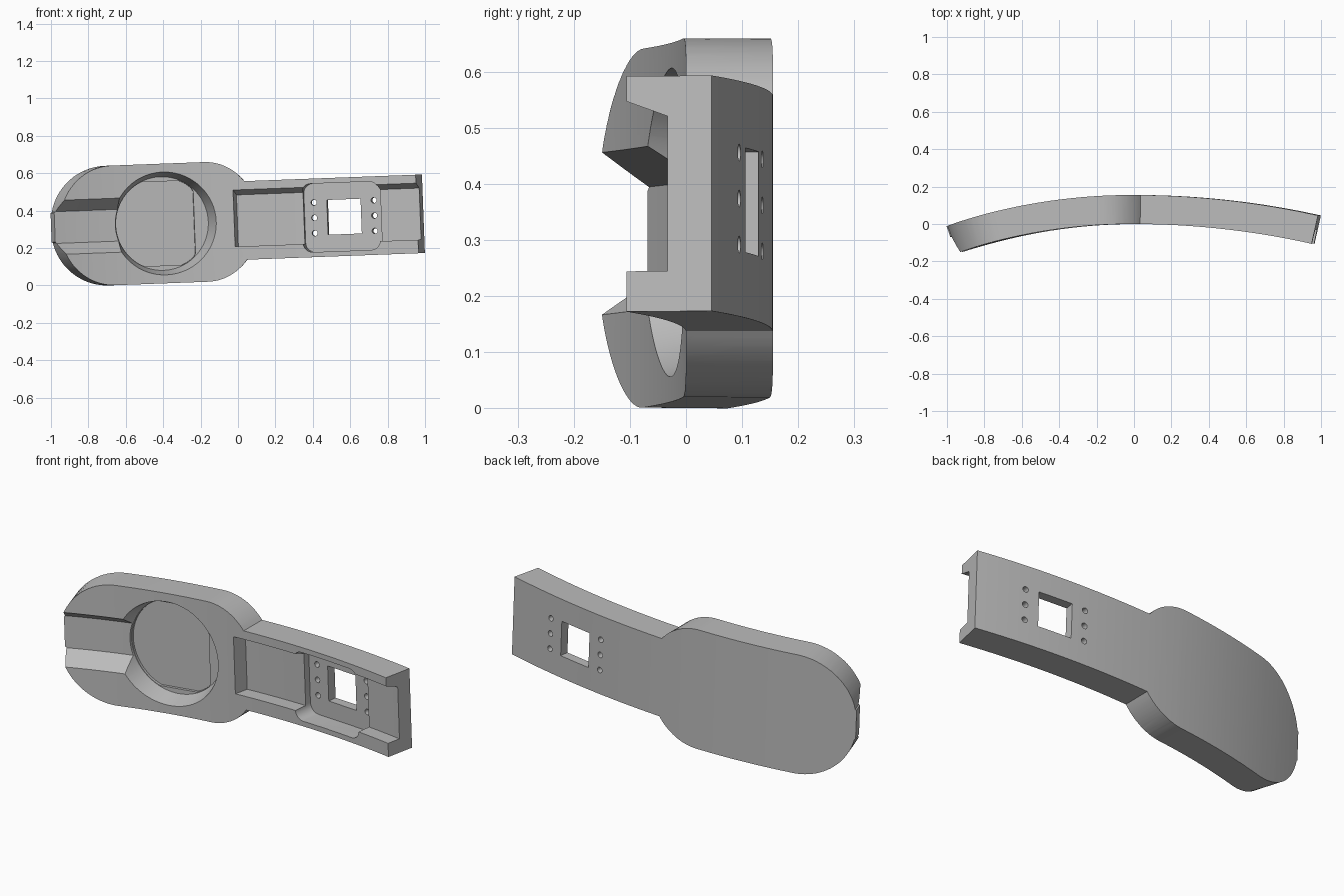
import bpy, bmesh, math
from mathutils import Matrix, Vector

cube = bpy.data.objects.get("Cube")
if cube:
    bpy.data.objects.remove(cube, do_unlink=True)

THICK = 0.155
HALF_ARM, HALF_HEAD = 0.21, 0.32


def frame(u):
    """Point on the curved back, its tangent and its normal towards the front."""
    r = 3.08 if u < 0 else 4.55
    s = u / r
    c = math.sqrt(1 - s * s)
    return Vector((u, THICK - r + r * c, 0)), Vector((c, -s, 0)), Vector((-s, -c, 0))


def bent(u, d, w):
    p, _, n = frame(u)
    return p + n * d + Vector((0, 0, w))


def loft(name, rings):
    bm = bmesh.new()
    loops = [[bm.verts.new(p) for p in ring] for ring in rings]
    for a, b in zip(loops, loops[1:]):
        for i in range(len(a)):
            j = (i + 1) % len(a)
            bm.faces.new((a[i], a[j], b[j], b[i]))
    bm.faces.new(loops[0])
    bm.faces.new(loops[-1])
    bmesh.ops.recalc_face_normals(bm, faces=bm.faces)
    mesh = bpy.data.meshes.new(name)
    bm.to_mesh(mesh)
    bm.free()
    obj = bpy.data.objects.new(name, mesh)
    bpy.context.collection.objects.link(obj)
    return obj


def sweep(name, section, u0, u1, steps=40, lean=0):
    """Section of (depth, across) points swept along the curve."""
    rings = []
    for i in range(steps + 1):
        f = i / steps
        u = u0 + (u1 - u0) * f
        rings.append([bent(u + lean * (THICK - d) * (1 - f), d, w) for d, w in section])
    return loft(name, rings)


def prism(name, u0, outline, d0, d1, s0=1, s1=1):
    """Outline around u0 pushed square to the curve, optionally tapered."""
    p, t, n = frame(u0)
    return loft(name, [[p + t * (a * s) + n * d + Vector((0, 0, b * s)) for a, b in outline]
                       for d, s in ((d0, s0), (d1, s1))])


def arc(cx, cy, r, a0, a1, steps):
    return [(cx + r * math.cos(math.radians(a0 + (a1 - a0) * i / steps)),
             cy + r * math.sin(math.radians(a0 + (a1 - a0) * i / steps)))
            for i in range(steps + 1)]


def rounded(hx, hy, r):
    corners = ((1, 1, 0), (-1, 1, 90), (-1, -1, 180), (1, -1, 270))
    return [p for sx, sy, a in corners
            for p in arc(sx * (hx - r), sy * (hy - r), r, a, a + 90, 6)]


def boolean(target, tool, operation):
    mod = target.modifiers.new(tool.name, 'BOOLEAN')
    mod.object, mod.operation, mod.solver = tool, operation, 'EXACT'
    bpy.context.view_layer.objects.active = target
    bpy.ops.object.modifier_apply(modifier=mod.name)
    bpy.data.objects.remove(tool, do_unlink=True)


# Curved slab
body = sweep("curved_bracket", [(0, -0.5), (THICK, -0.5), (THICK, 0.5), (0, 0.5)],
             -1.15, 1.15, 64)

# Paddle and arm outline, mirrored across its long axis, with sides square to the curve
upper = [(0.992, HALF_ARM)]
upper += arc(-0.18, 0.04, 0.28, 37.4, 90, 14)
upper += [(-0.44, HALF_HEAD)]
upper += arc(-0.7, 0.02, 0.3, 90, 168, 20)
upper += [(-1.0, 0.078)]
outline = upper + [(u, -w) for u, w in reversed(upper)]
rings = []
for y in (0.3, -0.4):
    ring = []
    for u, w in outline:
        p, _, n = frame(u)
        ring.append(p + n * ((y - p.y) / n.y) + Vector((0, 0, w)))
    rings.append(ring)
boolean(body, loft("outline_cutter", rings), 'INTERSECT')

# Round tapered pocket, with a shallow flat-sided recess in its floor
circle = arc(0, 0, 0.275, 0, 357, 119)
boolean(body, prism("round_pocket", -0.415, circle, 0.06, 0.25, 0.91, 1.09), 'DIFFERENCE')
recess = [(min(a, 0.175), max(-0.225, min(b, 0.225))) for a, b in arc(0, 0, 0.248, 0, 354, 59)]
boolean(body, prism("floor_recess", -0.415, recess, 0.045, 0.1), 'DIFFERENCE')

# Flared channel from the pocket to the round end
channel = [(0.06, -0.085), (0.2, -0.173), (0.2, 0.173), (0.06, 0.085)]
boolean(body, sweep("end_channel", channel, -1.1, -0.6, 20), 'DIFFERENCE')

# Long trench in the arm, open at the far end
trench = [(0.08, -0.138), (0.2, -0.138), (0.2, 0.181), (0.08, 0.138)]
boolean(body, sweep("arm_trench", trench, -0.022, 1.1, 40, 0.25), 'DIFFERENCE')

# Rounded pocket, square window and six screw holes
boolean(body, prism("arm_pocket", 0.57, rounded(0.208, 0.183, 0.05), 0.05, 0.3), 'DIFFERENCE')
window = [(-0.091, -0.093), (0.091, -0.093), (0.091, 0.093), (-0.091, 0.093)]
boolean(body, prism("window", 0.575, window, -0.1, 0.3), 'DIFFERENCE')
for u in (0.413, 0.737):
    for w in (-0.082, 0, 0.082):
        hole = [(a, b + w) for a, b in arc(0, 0, 0.015, 0, 345, 23)]
        boolean(body, prism("screw_hole", u, hole, -0.1, 0.3), 'DIFFERENCE')

# Slight tilt, then stand on the ground
body.data.transform(Matrix.Rotation(math.radians(-2.15), 4, 'Y'))
low = min(v.co.z for v in body.data.vertices)
body.data.transform(Matrix.Translation((0, 0, -low)))

# Grey plastic
grey = bpy.data.materials.new("grey_plastic")
grey.use_nodes = True
colour = (0.5, 0.5, 0.5, 1)
grey.diffuse_color = colour
grey.node_tree.nodes["Principled BSDF"].inputs["Base Color"].default_value = colour
body.data.materials.clear()
body.data.materials.append(grey)

bpy.ops.object.select_all(action='DESELECT')
body.select_set(True)
bpy.context.view_layer.objects.active = body
bpy.ops.object.shade_smooth_by_angle(angle=math.radians(25))
